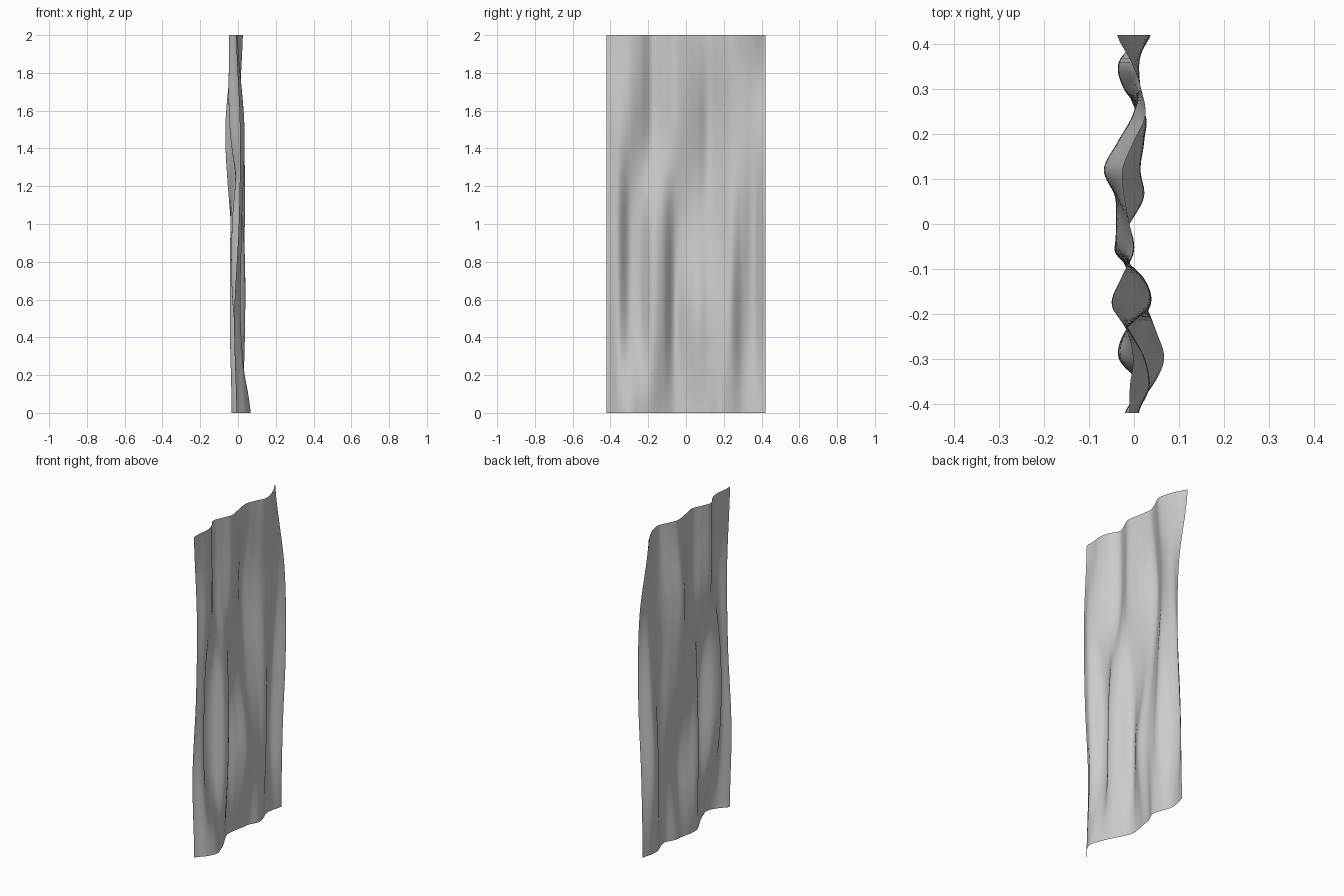
import bpy
import bmesh

cube = bpy.data.objects.get("Cube")
if cube:
    bpy.data.objects.remove(cube, do_unlink=True)

HALF_WIDTH, HEIGHT = 0.42, 2.0
COLUMNS, ROWS = 112, 64

# Fold depth in thousandths, across the cloth, from the hem up to the top edge
folds = [
    [-8, 41, 67, 50, 26, -6, -32, -30, -18, -8, 20, 8, -14, -10, 5],
    [-20, 14, -20, -12, 37, 18, -43, -10, 22, 14, 20, 26, -22, -34, 15],
    [4, 20, -29, -20, 24, 17, -33, -40, -36, -36, -12, 18, 0, -14, 36],
    [10, 34, 24, -8, -43, -24, -2, -14, -39, -67, -38, -4, 11, 12, 27],
    [-10, -9, -2, -15, -47, -28, -3, -10, -21, -25, -2, 25, 16, -6, -37],
]


def smooth_sample(values, t):
    """Smooth curve through evenly spaced values, with t from zero to one."""
    last = len(values) - 1
    i = min(int(t * last), last - 1)
    f = t * last - i
    a, b = values[max(i - 1, 0)], values[i]
    c, d = values[i + 1], values[min(i + 2, last)]
    start, end = (c - a) / 2, (d - b) / 2
    return (b + start * f + (3 * (c - b) - 2 * start - end) * f ** 2
            + (2 * (b - c) + start + end) * f ** 3)


def fold_depth(s, t):
    return smooth_sample([smooth_sample(row, s) for row in folds], t) / 1000


# Hanging cloth: one thin sheet displaced into soft vertical folds
bm = bmesh.new()
grid = []
for r in range(ROWS + 1):
    t = r / ROWS
    grid.append([])
    for c in range(COLUMNS + 1):
        s = c / COLUMNS
        position = (fold_depth(s, t), HALF_WIDTH * (2 * s - 1), HEIGHT * t)
        grid[r].append(bm.verts.new(position))

for low, high in zip(grid, grid[1:]):
    for c in range(COLUMNS):
        face = bm.faces.new((low[c], low[c + 1], high[c + 1], high[c]))
        face.smooth = True

mesh = bpy.data.meshes.new("curtain")
bm.to_mesh(mesh)
bm.free()
curtain = bpy.data.objects.new("curtain", mesh)
bpy.context.collection.objects.link(curtain)

# Plain cloth colour
cloth = bpy.data.materials.new("light grey cloth")
cloth.use_nodes = True
color = (0.6, 0.6, 0.6, 1)
cloth.diffuse_color = color
cloth.node_tree.nodes["Principled BSDF"].inputs["Base Color"].default_value = color
mesh.materials.append(cloth)
